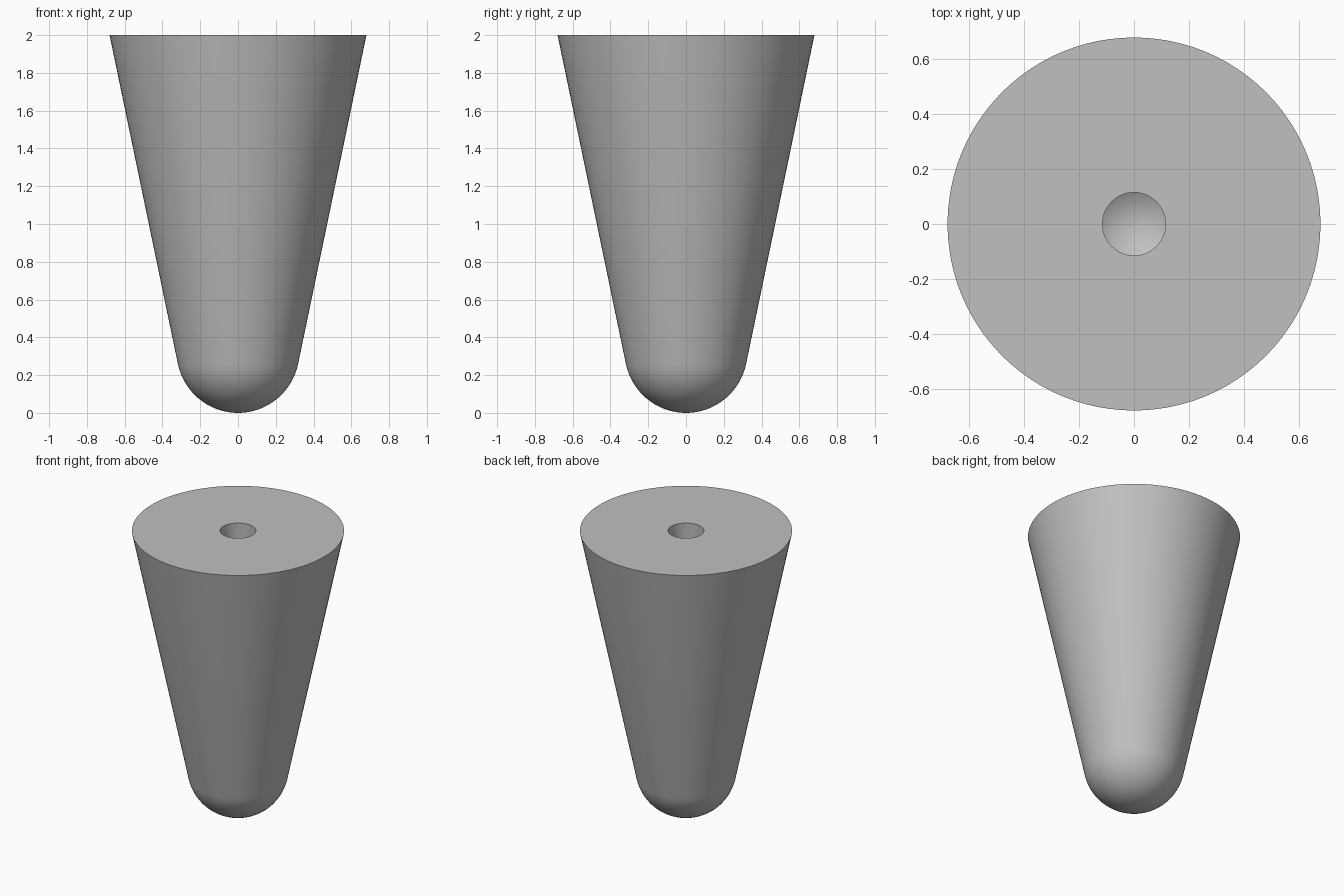
import bpy
import bmesh
import math

if "Cube" in bpy.data.objects:
    bpy.data.objects.remove(bpy.data.objects["Cube"], do_unlink=True)

SEGMENTS = 96
HEIGHT, TOP_RADIUS = 2.0, 0.68
TIP_RADIUS = 0.325
TAPER = math.atan(0.208)
HOLE_RADIUS, HOLE_DEPTH = 0.115, 0.8
HOLE_TIP = HOLE_RADIUS / math.tan(math.radians(59))

# Plain grey material
grey = bpy.data.materials.new("plain_grey")
grey.use_nodes = True
colour = (0.53, 0.53, 0.53, 1)
grey.diffuse_color = colour
grey.node_tree.nodes["Principled BSDF"].inputs["Base Color"].default_value = colour

# Rounded tip, tangent to the tapered wall
STEPS = 16
sweep = math.pi / 2 - TAPER
profile = []
for i in range(STEPS + 1):
    a = sweep * i / STEPS
    profile.append((TIP_RADIUS * math.sin(a), TIP_RADIUS * (1 - math.cos(a))))

# Tapered wall, flat top and drilled hole with a conical bottom
profile += [
    (TOP_RADIUS, HEIGHT),
    (HOLE_RADIUS, HEIGHT),
    (HOLE_RADIUS, HEIGHT - HOLE_DEPTH),
    (0, HEIGHT - HOLE_DEPTH - HOLE_TIP),
]

# Turn the profile around the vertical axis
bm = bmesh.new()
verts = [bm.verts.new((r, 0, z)) for r, z in profile]
edges = [bm.edges.new(pair) for pair in zip(verts, verts[1:])]
bmesh.ops.spin(bm, geom=verts + edges, cent=(0, 0, 0), axis=(0, 0, 1),
               angle=math.tau, steps=SEGMENTS)
bmesh.ops.remove_doubles(bm, verts=bm.verts, dist=0.0001)
bmesh.ops.recalc_face_normals(bm, faces=bm.faces)
mesh = bpy.data.meshes.new("tapered_body")
bm.to_mesh(mesh)
bm.free()
mesh.materials.append(grey)

body = bpy.data.objects.new("tapered_body", mesh)
bpy.context.collection.objects.link(body)
bpy.ops.object.select_all(action="DESELECT")
body.select_set(True)
bpy.context.view_layer.objects.active = body
bpy.ops.object.shade_smooth_by_angle(angle=math.radians(30))
